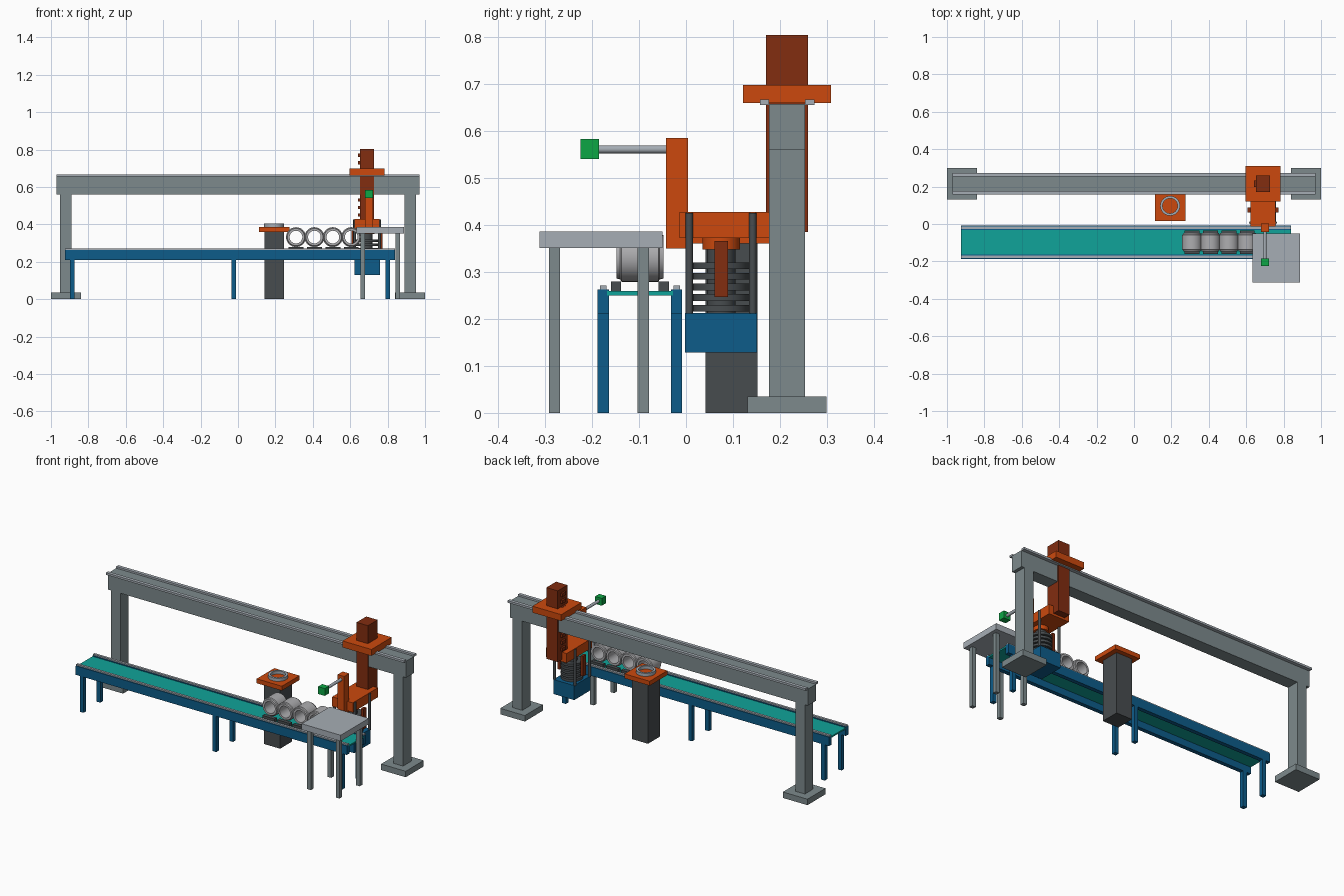
import bpy, bmesh, math
from mathutils import Matrix

cube = bpy.data.objects.get("Cube")
if cube:
    bpy.data.objects.remove(cube)


def material(name, rgb):
    m = bpy.data.materials.new(name)
    m.use_nodes = True
    m.diffuse_color = (*rgb, 1)
    m.node_tree.nodes["Principled BSDF"].inputs["Base Color"].default_value = (*rgb, 1)
    return m


GREY = material("frame_grey", (.205, .253, .264))
ORANGE = material("orange", (.604, .066, .004))
RUST = material("dark_orange", (.223, .026, .005))
BLUE = material("blue", (.004, .107, .253))
TEAL = material("belt_teal", (.005, .367, .319))
LIGHT = material("light_grey", (.38, .42, .462))
GREEN = material("green", (.004, .38, .06))
DARK = material("dark_grey", (.064, .073, .078))
STEEL = material("steel", (.42, .42, .434))


def finish(name, bm, mat, smooth=False):
    bmesh.ops.recalc_face_normals(bm, faces=bm.faces)
    mesh = bpy.data.meshes.new(name)
    bm.to_mesh(mesh)
    bm.free()
    mesh.materials.append(mat)
    ob = bpy.data.objects.new(name, mesh)
    bpy.context.collection.objects.link(ob)
    if smooth:
        bpy.ops.object.select_all(action='DESELECT')
        ob.select_set(True)
        bpy.context.view_layer.objects.active = ob
        bpy.ops.object.shade_smooth_by_angle(angle=math.radians(35))
    return ob


def box(name, x, y, z, mat):
    """Box from (min, max) ranges on each axis."""
    bm = bmesh.new()
    bmesh.ops.create_cube(bm, size=1)
    for v in bm.verts:
        v.co = [r[0] if c < 0 else r[1] for c, r in zip(v.co, (x, y, z))]
    return finish(name, bm, mat)


def around(c, half):
    return (c - half, c + half)


def lathe(name, profile, centre, mat, axis='Z', closed=False, sides=32):
    """Spin a (radius, height) profile about an axis through centre."""
    bm = bmesh.new()
    pts = [bm.verts.new((r, 0, h)) for r, h in profile]
    pairs = list(zip(pts, pts[1:])) + ([(pts[-1], pts[0])] if closed else [])
    edges = [bm.edges.new(p) for p in pairs]
    bmesh.ops.spin(bm, geom=pts + edges, axis=(0, 0, 1), cent=(0, 0, 0),
                   angle=math.tau, steps=sides)
    bmesh.ops.remove_doubles(bm, verts=bm.verts, dist=.0001)
    if axis == 'Y':
        bm.transform(Matrix.Rotation(math.pi / 2, 4, 'X'))
    bm.transform(Matrix.Translation(centre))
    return finish(name, bm, mat, True)


def cylinder(name, r, half, centre, mat, axis='Z', sides=32):
    return lathe(name, [(0, -half), (r, -half), (r, half), (0, half)],
                 centre, mat, axis, sides=sides)


# Gantry: feet, posts, beam and the two running rails
GY = .215
for side, sx in (("right", -1), ("left", 1)):
    box(f"gantry_foot_{side}", around(sx * .92, .08), around(GY, .084), (0, .035), GREY)
    box(f"gantry_post_{side}", around(sx * .92, .031), around(GY, .038), (.035, .56), GREY)
box("gantry_beam", (-.97, .97), around(GY, .038), (.56, .657), GREY)
for side, sy in (("front", -1), ("back", 1)):
    box(f"gantry_rail_{side}", (-.97, .97), around(GY + sy * .048, .01), (.655, .667), LIGHT)

# Carriage, vertical mast with rack teeth, and forward arm
CX, TY = .69, .075
box("carriage_plate", around(CX, .094), around(GY, .094), (.66, .698), ORANGE)
box("lift_mast", around(CX, .037), around(GY, .045), (.385, .804), RUST)
for i in range(9):
    box(f"rack_tooth_{i}", (.642, .655), around(GY, .018), around(.45 + i * .04, .009), RUST)
box("lift_arm", around(CX, .067), (-.014, .22), (.372, .428), ORANGE)

# Gripper head with two fingers
cylinder("gripper_hub", .04, .013, (CX, TY, .361), ORANGE)
for side, sx in (("right", -1), ("left", 1)):
    box(f"gripper_finger_{side}", around(CX + sx * .075, .008), around(TY, .014),
        (.247, .366), RUST)

# Suspended tray with hanger rods and a stack of discs
box("tray", around(CX, .068), (-.002, .151), (.128, .213), BLUE)
for i, sx in enumerate((-1, 1)):
    for j, y in enumerate((.007, .142)):
        cylinder(f"hanger_rod_{i}{j}", .008, .107, (CX + sx * .066, y, .318), DARK, sides=12)
cylinder("disc_core", .03, .07, (CX, TY, .28), DARK)
for i in range(5):
    cylinder(f"stack_disc_{i}", .06, .007, (CX, TY, .223 + i * .0225), DARK)

# Sensor column with a reaching rod and green head
box("sensor_column", around(.7, .021), (-.043, .004), (.35, .585), ORANGE)
cylinder("sensor_rod", .0085, .074, (.7, -.115, .561), LIGHT, 'Y', 16)
box("sensor_head", around(.7, .022), (-.224, -.185), (.54, .583), GREEN)

# Conveyor: belt, side beams, guide strips and legs
BX = (-.925, .84)
BY = -.098
box("conveyor_belt", BX, around(BY, .07), (.25, .259), TEAL)
for side, sy in (("front", -1), ("back", 1)):
    y = BY + sy * .078
    box(f"conveyor_beam_{side}", BX, around(y, .012), (.21, .263), BLUE)
    box(f"conveyor_guide_{side}", BX, around(y, .007), (.262, .271), LIGHT)
    for i, x in enumerate((-.886, -.022, .8)):
        box(f"conveyor_leg_{side}_{i}", around(x, .012), around(y, .012), (0, .21), BLUE)

# Hollow rollers carried on small cradles
tube = [(.034, -.05), (.046, -.05), (.048, -.042), (.053, -.039),
        (.053, .039), (.048, .042), (.046, .05), (.034, .05)]
for i in range(4):
    x = .31 + i * .0985
    lathe(f"roller_{i}", tube, (x, BY, .332), STEEL, 'Y', closed=True)
    for j, sy in enumerate((-1, 1)):
        box(f"roller_cradle_{i}{j}", around(x, .04), around(BY + sy * .051, .011),
            (.259, .28), DARK)

# Pedestal with cap and seat ring
PX, PY = .193, .097
box("pedestal_column", around(PX, .052), around(PY, .055), (0, .36), DARK)
box("pedestal_cap", around(PX, .082), around(PY, .082), (.36, .386), ORANGE)
ring = [(.04, -.01), (.053, -.01), (.053, .01), (.04, .01)]
lathe("pedestal_ring", ring, (PX, PY, .394), LIGHT, closed=True)

# Side table
box("table_top", (.633, .887), (-.312, -.05), (.351, .386), LIGHT)
for i, x in enumerate((.667, .853)):
    for j, y in enumerate((-.28, -.091)):
        box(f"table_leg_{i}{j}", around(x, .012), around(y, .012), (0, .351), GREY)
